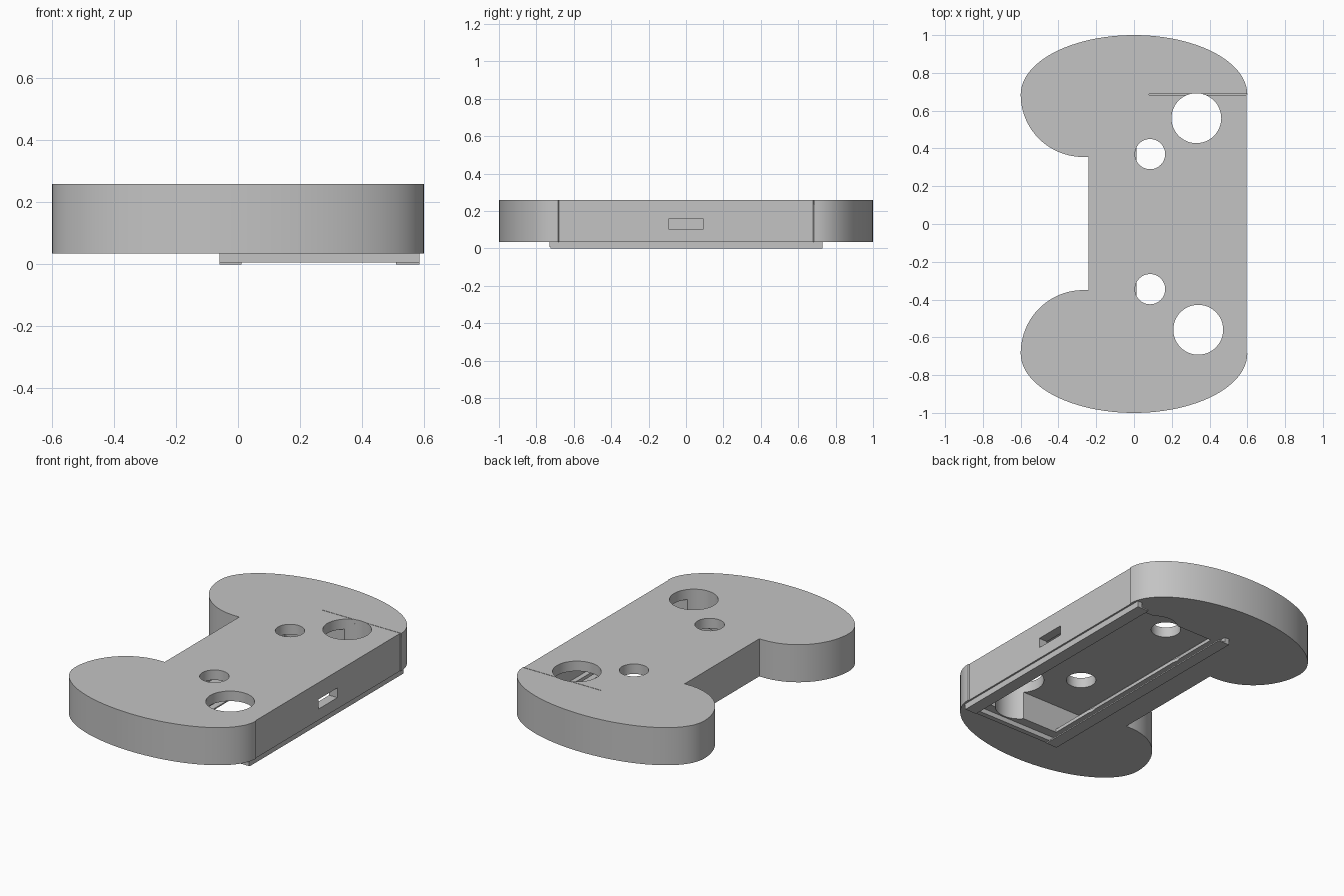
import bpy
import bmesh
from math import cos, sin, pi, radians

if "Cube" in bpy.data.objects:
    bpy.data.objects.remove(bpy.data.objects["Cube"], do_unlink=True)

grey = bpy.data.materials.new("plain grey")
grey.use_nodes = True
grey.diffuse_color = (0.55, 0.55, 0.55, 1)
grey.node_tree.nodes["Principled BSDF"].inputs["Base Color"].default_value = grey.diffuse_color


def prism(name, outline, z0, z1):
    """Extrude a counter-clockwise outline between two heights."""
    bm = bmesh.new()
    base = bm.faces.new([bm.verts.new((x, y, z0)) for x, y in outline])
    top = bmesh.ops.extrude_face_region(bm, geom=[base])["geom"]
    bmesh.ops.translate(bm, vec=(0, 0, z1 - z0),
                        verts=[v for v in top if isinstance(v, bmesh.types.BMVert)])
    bmesh.ops.recalc_face_normals(bm, faces=bm.faces)
    mesh = bpy.data.meshes.new(name)
    bm.to_mesh(mesh)
    bm.free()
    obj = bpy.data.objects.new(name, mesh)
    bpy.context.collection.objects.link(obj)
    mesh.materials.append(grey)
    return obj


def box(name, x0, x1, y0, y1, z0, z1):
    return prism(name, [(x0, y0), (x1, y0), (x1, y1), (x0, y1)], z0, z1)


def arc(cx, cy, rx, ry, start, end, steps):
    angles = [radians(start + (end - start) * i / steps) for i in range(steps + 1)]
    return [(cx + rx * cos(a), cy + ry * sin(a)) for a in angles]


def cut(target, cutter):
    cutter.hide_render = True
    mod = target.modifiers.new("cut", 'BOOLEAN')
    mod.operation = 'DIFFERENCE'
    mod.solver = 'EXACT'
    mod.object = cutter
    bpy.context.view_layer.objects.active = target
    bpy.ops.object.modifier_apply(modifier=mod.name)
    bpy.data.objects.remove(cutter, do_unlink=True)


# Body: two rounded grips joined by a straight bridge
outline = [(0.595, -0.68), (0.595, 0.68)]
outline += arc(0, 0.685, 0.6, 0.315, 0, 180, 48)
outline += arc(-0.27, 0.685, 0.33, 0.33, 180, 270, 20)[1:]
outline += [(-0.24, 0.355), (-0.24, -0.35)]
outline += arc(-0.27, -0.685, 0.33, 0.335, 90, 180, 20)
outline += arc(0, -0.685, 0.6, 0.315, 180, 360, 48)[1:]
body = prism("body_shell", outline, 0.035, 0.26)

# Hollow interior and the battery-style opening in its underside
cut(body, box("cavity_cutter", -0.15, 0.54, -0.645, 0.66, 0.055, 0.2))
cut(body, box("opening_cutter", 0.01, 0.51, -0.645, 0.66, 0.0, 0.1))

# Round control holes through the top face
for x, y, r in [(0.33, 0.56, 0.132), (0.34, -0.56, 0.132),
                (0.085, 0.37, 0.08), (0.085, -0.345, 0.08)]:
    cut(body, prism("hole_cutter", arc(x, y, r, r, 0, 360 - 7.5, 47), -0.1, 0.4))

# Port in the side wall, and a fine seam on the top
cut(body, box("port_cutter", 0.5, 0.7, -0.09, 0.09, 0.102, 0.16))
cut(body, box("seam_cutter", 0.08, 0.7, 0.684, 0.687, 0.235, 0.3))

# Grooved rails that hold a sliding cover
for side, outer, wall, lip in [("right", -0.06, -0.03, 0.012),
                               ("left", 0.585, 0.555, 0.51)]:
    x0, x1 = sorted((outer, wall))
    box(side + "_rail_wall", x0, x1, -0.73, 0.73, 0.007, 0.036)
    x0, x1 = sorted((outer, lip))
    box(side + "_rail_lip", x0, x1, -0.725, 0.73, 0.0, 0.0075)
box("rail_end_stop", -0.03, 0.555, -0.73, -0.7, 0.007, 0.036)

# Smooth the curved walls and keep the edges sharp
bpy.ops.object.select_all(action='DESELECT')
body.select_set(True)
bpy.context.view_layer.objects.active = body
bpy.ops.object.shade_smooth_by_angle(angle=radians(30))
